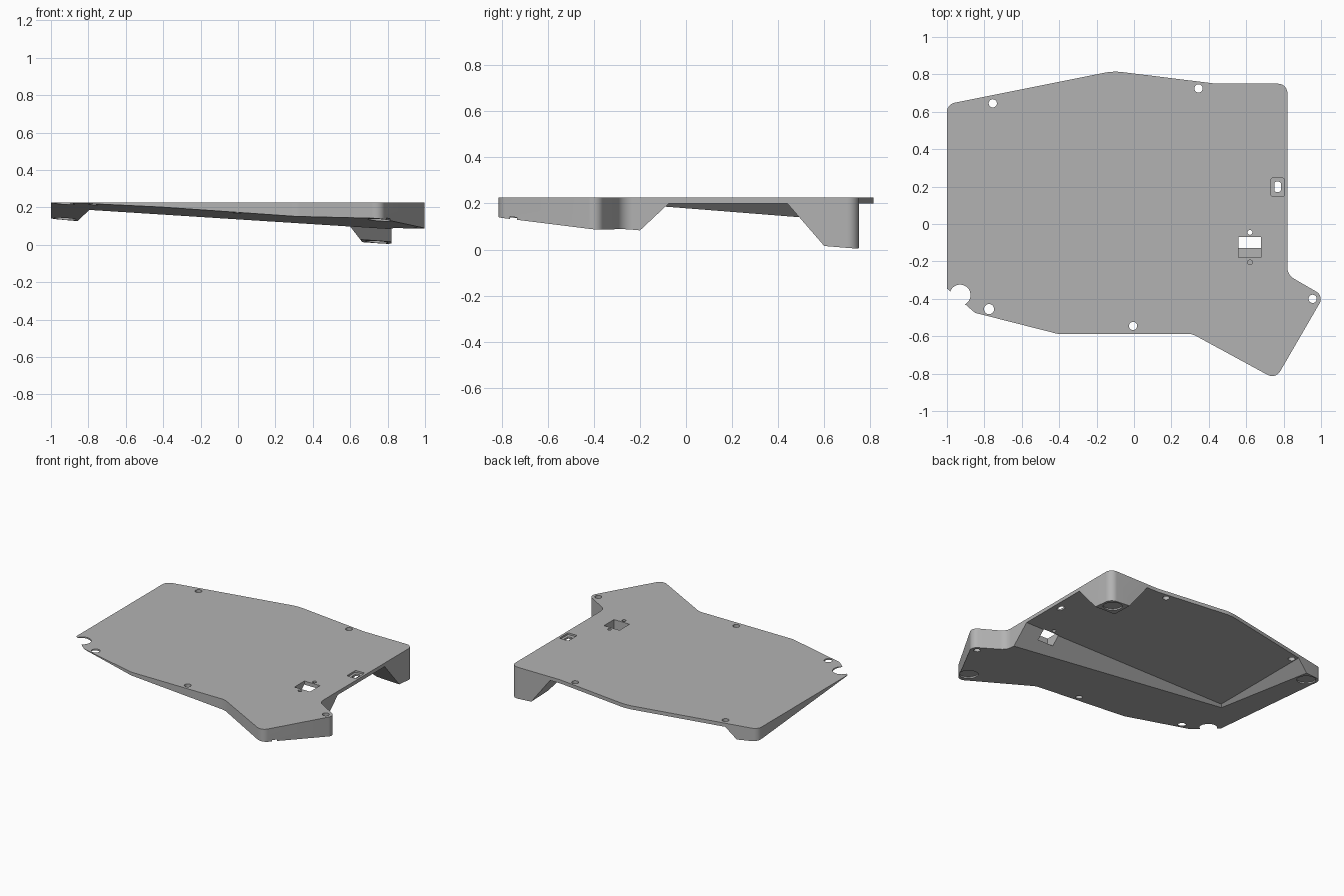
import bpy, bmesh, math
from mathutils import Vector

if "Cube" in bpy.data.objects:
    bpy.data.objects.remove(bpy.data.objects["Cube"], do_unlink=True)

TOP, CEILING = 0.225, 0.2

grey = bpy.data.materials.new("mid_grey")
grey.use_nodes = True
colour = (0.45, 0.45, 0.45, 1)
grey.diffuse_color = colour
grey.node_tree.nodes["Principled BSDF"].inputs["Base Color"].default_value = colour


def fillet(corners, steps=10):
    """Round each (x, y, radius) corner of a closed polygon."""
    out = []
    n = len(corners)
    for i, (x, y, r) in enumerate(corners):
        p = Vector((x, y))
        if r == 0:
            out.append(p)
            continue
        a = (Vector(corners[i - 1][:2]) - p).normalized()
        b = (Vector(corners[(i + 1) % n][:2]) - p).normalized()
        half = a.angle(b) / 2
        centre = p + (a + b).normalized() * (r / math.sin(half))
        start = p + a * (r / math.tan(half)) - centre
        end = p + b * (r / math.tan(half)) - centre
        sweep = start.angle_signed(end)
        for k in range(steps + 1):
            t = -sweep * k / steps
            c, s = math.cos(t), math.sin(t)
            out.append(centre + Vector((start.x * c - start.y * s,
                                        start.x * s + start.y * c)))
    return out


def loft(name, top, z_top, bottom, z_bottom):
    """Solid between two matching outlines at two heights."""
    bm = bmesh.new()
    up = [bm.verts.new((p[0], p[1], z_top)) for p in top]
    low = [bm.verts.new((p[0], p[1], z_bottom)) for p in bottom]
    bm.faces.new(up)
    bm.faces.new(low[::-1])
    n = len(up)
    for i in range(n):
        j = (i + 1) % n
        bm.faces.new((up[i], low[i], low[j], up[j]))
    bmesh.ops.recalc_face_normals(bm, faces=bm.faces)
    mesh = bpy.data.meshes.new(name)
    bm.to_mesh(mesh)
    bm.free()
    mesh.materials.append(grey)
    ob = bpy.data.objects.new(name, mesh)
    bpy.context.collection.objects.link(ob)
    return ob


def circle(x, y, r, n=32):
    return [(x + r * math.cos(math.tau * k / n),
             y + r * math.sin(math.tau * k / n)) for k in range(n)]


def cut(body, cutter):
    cutter.hide_render = True
    mod = body.modifiers.new("cut", 'BOOLEAN')
    mod.operation, mod.solver, mod.object = 'DIFFERENCE', 'EXACT', cutter
    bpy.context.view_layer.objects.active = body
    bpy.ops.object.modifier_apply(modifier=mod.name)
    bpy.data.objects.remove(cutter, do_unlink=True)


def cut_prism(outline, low, high=0.3):
    cut(body, loft("cutter", outline, high, outline, low))


# Case outline, clockwise from the back corner
outline = fillet([(-1, .64, .05), (-.11, .818, .3), (.44, .75, .3), (.82, .75, .05),
                  (.82, -.272, .07), (1.015, -.385, .045), (.757, -.83, .05),
                  (.31, -.587, .1), (-.41, -.587, .05), (-.85, -.475, .03),
                  (-1, -.345, 0)])
body = loft("bottom_case", outline, TOP, outline, -.1)


# Tilted underside, so the case stands at an angle to its top
def underside(x, y):
    return .1235 - .0695 * x - .0847 * y


bm = bmesh.new()
bm.from_mesh(body.data)
cut_edges = bmesh.ops.bisect_plane(
    bm, geom=bm.verts[:] + bm.edges[:] + bm.faces[:], plane_co=(0, 0, underside(0, 0)),
    plane_no=(.0695, .0847, 1), clear_inner=True)["geom_cut"]
bmesh.ops.holes_fill(bm, edges=[e for e in cut_edges if isinstance(e, bmesh.types.BMEdge)])
bmesh.ops.recalc_face_normals(bm, faces=bm.faces)
bm.to_mesh(body.data)
bm.free()

# Hollow under the plate with sloping walls, leaving the front, left rim and leg
x0, y0, leg_x, leg_y, far = -.78, -.075, .52, .44, 1.3
ceiling = [(x0, y0), (far, y0), (far, leg_y), (leg_x, leg_y), (leg_x, far), (x0, far)]
dx0, dy0, dlx, dly = -.32, -.32, .233, .26
floor = [(x0 + dx0, y0 + dy0), (far, y0 + dy0), (far, leg_y + dly),
         (leg_x + dlx, leg_y + dly), (leg_x + dlx, far), (x0 + dx0, far)]
cut(body, loft("hollow", ceiling, CEILING, floor, CEILING - .3))

# Screw holes and the round notch in the front corner
for x, y, r in [(-.755, .645, .022), (.345, .725, .022), (-.775, -.455, .027),
                (-.005, -.545, .022), (.955, -.4, .022), (-.93, -.38, .056)]:
    cut_prism(circle(x, y, r), -.2)


# Connector pocket, its two pilot holes, and the stepped switch opening
def rect(xa, xb, ya, yb, r=0):
    return fillet([(xa, yb, r), (xb, yb, r), (xb, ya, r), (xa, ya, r)], 5)


cut_prism(rect(.56, .68, -.18, -.07), .15)
for y in (-.045, -.205):
    cut_prism(circle(.62, y, .013, 20), .17 if y < -.1 else -.2)
cut_prism(rect(.733, .803, .147, .245, .008), .213)
cut_prism(rect(.75, .785, .172, .226, .01), -.2)

# Shallow round seats for rubber feet
for x, y in [(.742, .675), (.755, -.72), (-.925, .585)]:
    z = underside(x, y)
    seat = circle(x, y, .06)
    bm_seat = loft("foot_seat", seat, 0, seat, -.1)
    for v in bm_seat.data.vertices:
        v.co.z = underside(v.co.x, v.co.y) + (.01 if v.co.z > -.05 else -.1)
    cut(body, bm_seat)

# Smooth rounded corners, sharp edges
bpy.ops.object.select_all(action='DESELECT')
body.select_set(True)
bpy.context.view_layer.objects.active = body
bpy.ops.object.shade_smooth_by_angle(angle=math.radians(25))
